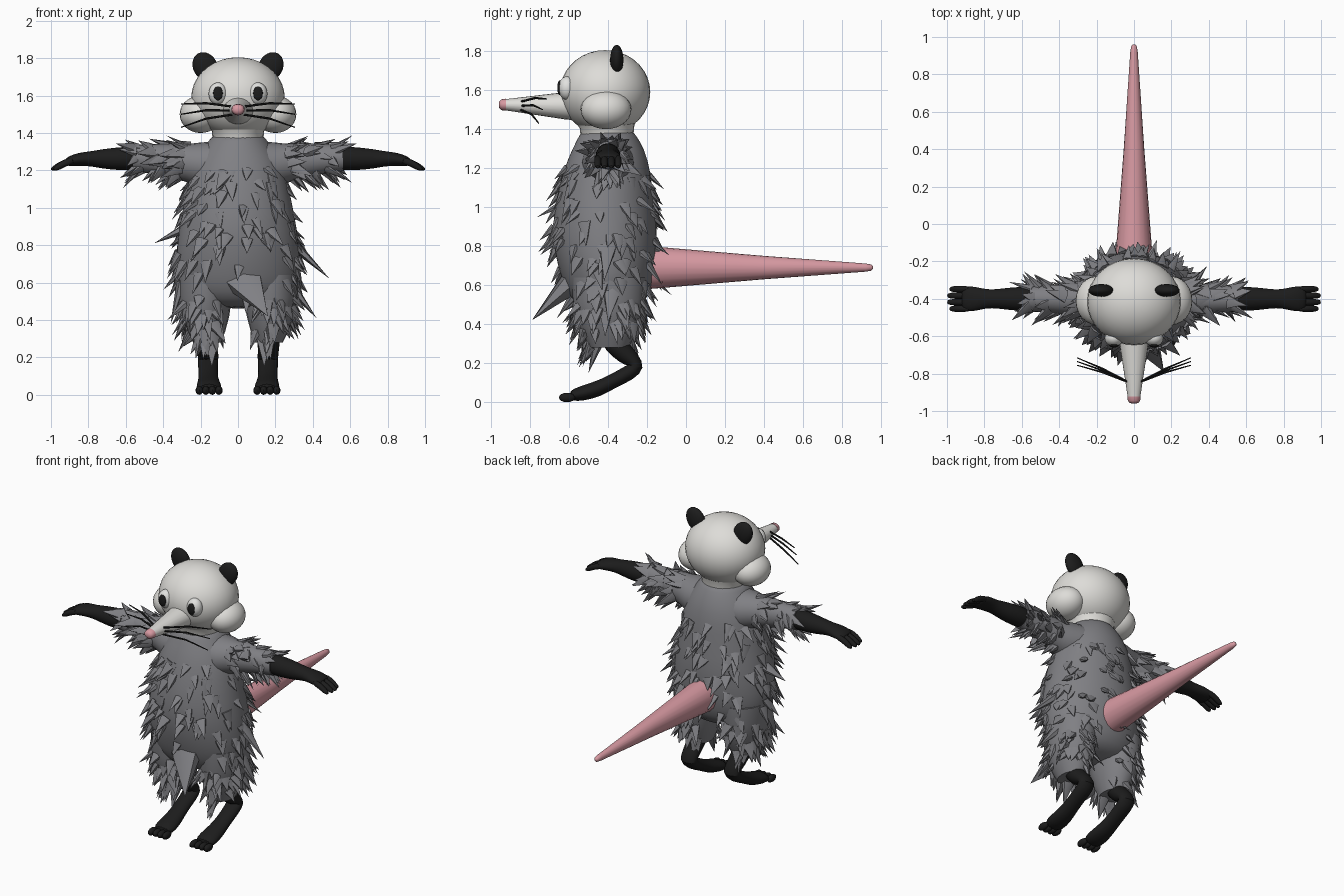
import bpy, bmesh, math, random
from mathutils import Vector, Matrix

random.seed(7)
cube = bpy.data.objects.get("Cube")
if cube:
    bpy.data.objects.remove(cube, do_unlink=True)


def material(name, r, g, b):
    m = bpy.data.materials.new(name)
    m.use_nodes = True
    m.diffuse_color = (r, g, b, 1)
    m.node_tree.nodes["Principled BSDF"].inputs["Base Color"].default_value = (r, g, b, 1)
    return m


WHITE = material("pale face", 0.73, 0.72, 0.69)
EYE = material("eye white", 0.76, 0.76, 0.74)
GREY = material("grey fur", 0.215, 0.215, 0.23)
BLACK = material("black skin", 0.012, 0.012, 0.012)
PINK = material("pink skin", 0.68, 0.32, 0.36)


def finish(bm, name, mat, subdivide=0, angle=50):
    bmesh.ops.recalc_face_normals(bm, faces=bm.faces)
    mesh = bpy.data.meshes.new(name)
    bm.to_mesh(mesh)
    bm.free()
    mesh.materials.append(mat)
    ob = bpy.data.objects.new(name, mesh)
    bpy.context.collection.objects.link(ob)
    if subdivide:
        ob.modifiers.new("smooth", 'SUBSURF').levels = subdivide
        ob.modifiers["smooth"].render_levels = subdivide
    bpy.ops.object.select_all(action='DESELECT')
    ob.select_set(True)
    bpy.context.view_layer.objects.active = ob
    bpy.ops.object.shade_smooth_by_angle(angle=math.radians(angle))
    return ob


def loft(name, rings, side, mat, sides=20, subdivide=0):
    """Skin elliptical rings (centre, radius along side, other radius) along a path."""
    bm = bmesh.new()
    u = Vector(side)
    centres = [Vector(r[0]) for r in rings]
    loops = []
    for i, (c, ru, rv) in enumerate(rings):
        t = centres[min(i + 1, len(rings) - 1)] - centres[max(i - 1, 0)]
        v = t.cross(u).normalized()
        loops.append([bm.verts.new(centres[i] + u * ru * math.cos(a) + v * rv * math.sin(a))
                      for a in (math.tau * k / sides for k in range(sides))])
    for a, b in zip(loops, loops[1:]):
        for k in range(sides):
            n = (k + 1) % sides
            bm.faces.new((a[k], a[n], b[n], b[k]))
    bm.faces.new(loops[0])
    bm.faces.new(loops[-1])
    return finish(bm, name, mat, subdivide)


def ball(name, loc, size, mat, tilt=0, segments=24):
    bm = bmesh.new()
    m = Matrix.Translation(loc) @ Matrix.Rotation(tilt, 4, 'Y') @ Matrix.Diagonal((*size, 1))
    bmesh.ops.create_uvsphere(bm, u_segments=segments, v_segments=segments // 2 + 2, radius=1, matrix=m)
    return finish(bm, name, mat)


def spike(bm, base, tip, normal, radius, flat=0.6):
    base, d = Vector(base), Vector(tip) - Vector(base)
    z = d.normalized()
    x = z.cross(normal).normalized()
    y = z.cross(x)
    m = Matrix((x * radius, y * radius * flat, d)).transposed().to_4x4()
    m.translation = base + d / 2
    bmesh.ops.create_cone(bm, cap_ends=True, segments=6, radius1=1, radius2=0, depth=1, matrix=m)


def scatter(bm, ob, count, flow, allowed):
    """Grow spikes at random spots of a part, leaning along the flow."""
    polys = [p for p in ob.data.polygons if len(p.vertices) == 4 and allowed(p.center)]
    weights = [p.area for p in polys]
    for p in random.choices(polys, weights, k=count):
        a, b, c, d = (ob.data.vertices[i].co for i in p.vertices)
        spot = a.lerp(b, random.random()).lerp(d.lerp(c, random.random()), random.random())
        n = p.normal.copy()
        wobble = Vector([random.uniform(-0.25, 0.25) for _ in range(3)])
        d = (n * random.uniform(0.3, 0.7) + Vector(flow) + wobble).normalized()
        length = random.uniform(0.07, 0.13)
        spike(bm, spot - n * 0.01, spot + d * length, n, random.uniform(0.025, 0.043))


tufts = bmesh.new()

# Torso
torso_profile = [(1.40, -0.405, 0.13, 0.13), (1.36, -0.405, 0.155, 0.15), (1.29, -0.4, 0.21, 0.19),
                 (1.2, -0.4, 0.255, 0.22), (1.05, -0.415, 0.285, 0.25), (0.88, -0.42, 0.32, 0.275),
                 (0.72, -0.405, 0.335, 0.255), (0.6, -0.395, 0.325, 0.23), (0.51, -0.395, 0.28, 0.19),
                 (0.46, -0.395, 0.16, 0.11)]
torso = loft("torso", [((0, y, z), rx, ry) for z, y, rx, ry in torso_profile], (1, 0, 0), GREY, 28, 1)
scatter(tufts, torso, 175, (0, 0, -0.8), lambda c: 0.52 < c.z < 1.22)

# Large shaggy points at the hips and belly
for base, tip, r in [((0.03, -0.58, 0.62), (0.16, -0.79, 0.42), 0.11),
                     ((0.3, -0.4, 0.8), (0.49, -0.42, 0.62), 0.05),
                     ((-0.3, -0.4, 0.88), (-0.45, -0.42, 0.81), 0.04),
                     ((0.29, -0.38, 0.57), (0.42, -0.4, 0.41), 0.05),
                     ((-0.3, -0.42, 0.6), (-0.36, -0.46, 0.38), 0.05)]:
    spike(tufts, base, tip, Vector((base[0], base[1] + 0.4, 0.01)), r)

# Head
ball("head", (0, -0.415, 1.59), (0.25, 0.232, 0.215), WHITE, segments=32)
loft("neck", [((0, -0.405, 1.36), 0.135, 0.135), ((0, -0.405, 1.41), 0.14, 0.14),
              ((0, -0.41, 1.47), 0.19, 0.17)], (1, 0, 0), WHITE, 24)
loft("snout", [((0, -0.52, 1.52), 0.095, 0.08), ((0, -0.62, 1.52), 0.08, 0.07),
               ((0, -0.93, 1.525), 0.033, 0.028)], (1, 0, 0), WHITE, 20)
loft("nose", [((0, -0.922, 1.525), 0.036, 0.031), ((0, -0.945, 1.525), 0.033, 0.028),
              ((0, -0.957, 1.525), 0.022, 0.018), ((0, -0.96, 1.525), 0.006, 0.005)], (1, 0, 0), PINK, 16)

# Tail
loft("tail", [((0, -0.25, 0.69), 0.105, 0.115), ((0, 0.4, 0.69), 0.055, 0.06),
              ((0, 0.92, 0.69), 0.02, 0.021), ((0, 0.95, 0.69), 0.015, 0.016),
              ((0, 0.96, 0.69), 0.006, 0.006)], (1, 0, 0), PINK, 20)

for s, label in ((1, "left_"), (-1, "right_")):
    # Face details
    ball(label + "cheek", (s * 0.2, -0.41, 1.5), (0.112, 0.13, 0.1), WHITE)
    ball(label + "eye", (s * 0.107, -0.61, 1.61), (0.05, 0.045, 0.06), EYE)
    ball(label + "pupil", (s * 0.107, -0.648, 1.612), (0.026, 0.012, 0.038), BLACK, segments=16)
    ball(label + "ear", (s * 0.175, -0.355, 1.755), (0.065, 0.034, 0.08), BLACK, tilt=s * 0.5)
    for i, end in enumerate((1.555, 1.5, 1.43)):
        start, y = 1.54 - 0.02 * i, -0.715 - 0.02 * i
        loft(label + "whisker_" + str(i + 1),
             [((s * 0.02, -0.85, start), 0.006, 0.006),
              ((s * 0.17, (y - 0.85) / 2 + 0.01, (start + end) / 2 + 0.012), 0.006, 0.006),
              ((s * 0.305, y, end), 0.003, 0.003)], (0, 0, 1), BLACK, 6)

    # Furry sleeve
    sleeve = loft(label + "sleeve",
                  [((s * x, -0.4, z), ry, rz) for x, z, ry, rz in
                   [(0.05, 1.23, 0.15, 0.13), (0.2, 1.23, 0.13, 0.12), (0.27, 1.242, 0.1, 0.102),
                    (0.35, 1.252, 0.085, 0.092), (0.45, 1.262, 0.075, 0.08), (0.56, 1.267, 0.068, 0.07)]],
                  (0, 1, 0), GREY, 20)
    scatter(tufts, sleeve, 55, (s * 0.7, 0, -0.3), lambda c: abs(c.x) > 0.27)

    # Arm, hand and fingers
    loft(label + "arm",
         [((s * x, -0.4, z), ry, rz) for x, z, ry, rz in
          [(0.5, 1.265, 0.06, 0.06), (0.56, 1.265, 0.066, 0.065), (0.65, 1.262, 0.064, 0.062),
           (0.73, 1.262, 0.052, 0.052), (0.79, 1.262, 0.05, 0.04), (0.85, 1.26, 0.068, 0.036),
           (0.9, 1.248, 0.068, 0.028), (0.92, 1.242, 0.055, 0.02)]], (0, 1, 0), BLACK, 16, 1)
    for i in range(4):
        y = -0.453 + 0.035 * i
        reach = 0.0 if i in (1, 2) else -0.012
        loft(label + "finger_" + str(i + 1),
             [((s * 0.87, y, 1.256), 0.017, 0.02), ((s * 0.93, y, 1.24), 0.019, 0.02),
              ((s * (0.975 + reach), y, 1.215), 0.018, 0.017),
              ((s * (1.0 + reach), y, 1.203), 0.011, 0.009)], (0, 1, 0), BLACK, 10, 1)

    # Furry thigh
    thigh = loft(label + "thigh",
                 [((s * x, -0.395, z), rx, ry) for x, z, rx, ry in
                  [(0.17, 0.64, 0.15, 0.19), (0.175, 0.52, 0.142, 0.185), (0.172, 0.42, 0.125, 0.165),
                   (0.168, 0.34, 0.1, 0.13), (0.165, 0.28, 0.075, 0.1)]], (1, 0, 0), GREY, 20)
    scatter(tufts, thigh, 60, (0, 0, -0.85), lambda c: c.z < 0.55 and abs(c.x) > 0.1)
    spike(tufts, (s * 0.14, -0.45, 0.31), (s * 0.14, -0.5, 0.15), Vector((0, -1, 0)), 0.05)

    # Bent leg, foot and toes
    loft(label + "leg",
         [((s * x, y, z), rx, r) for x, y, z, rx, r in
          [(0.165, -0.4, 0.34, 0.06, 0.06), (0.165, -0.34, 0.27, 0.06, 0.056),
           (0.16, -0.275, 0.215, 0.056, 0.045), (0.16, -0.25, 0.185, 0.056, 0.045),
           (0.16, -0.29, 0.15, 0.054, 0.042), (0.16, -0.38, 0.105, 0.052, 0.036),
           (0.157, -0.45, 0.068, 0.058, 0.042), (0.155, -0.53, 0.045, 0.07, 0.04),
           (0.155, -0.6, 0.03, 0.064, 0.028)]], (1, 0, 0), BLACK, 16, 1)
    for i in range(4):
        x = s * (0.102 + 0.035 * i)
        ball(label + "toe_" + str(i + 1), (x, -0.61, 0.024), (0.02, 0.042, 0.024), BLACK, segments=12)

finish(tufts, "fur_tufts", GREY, angle=65)
